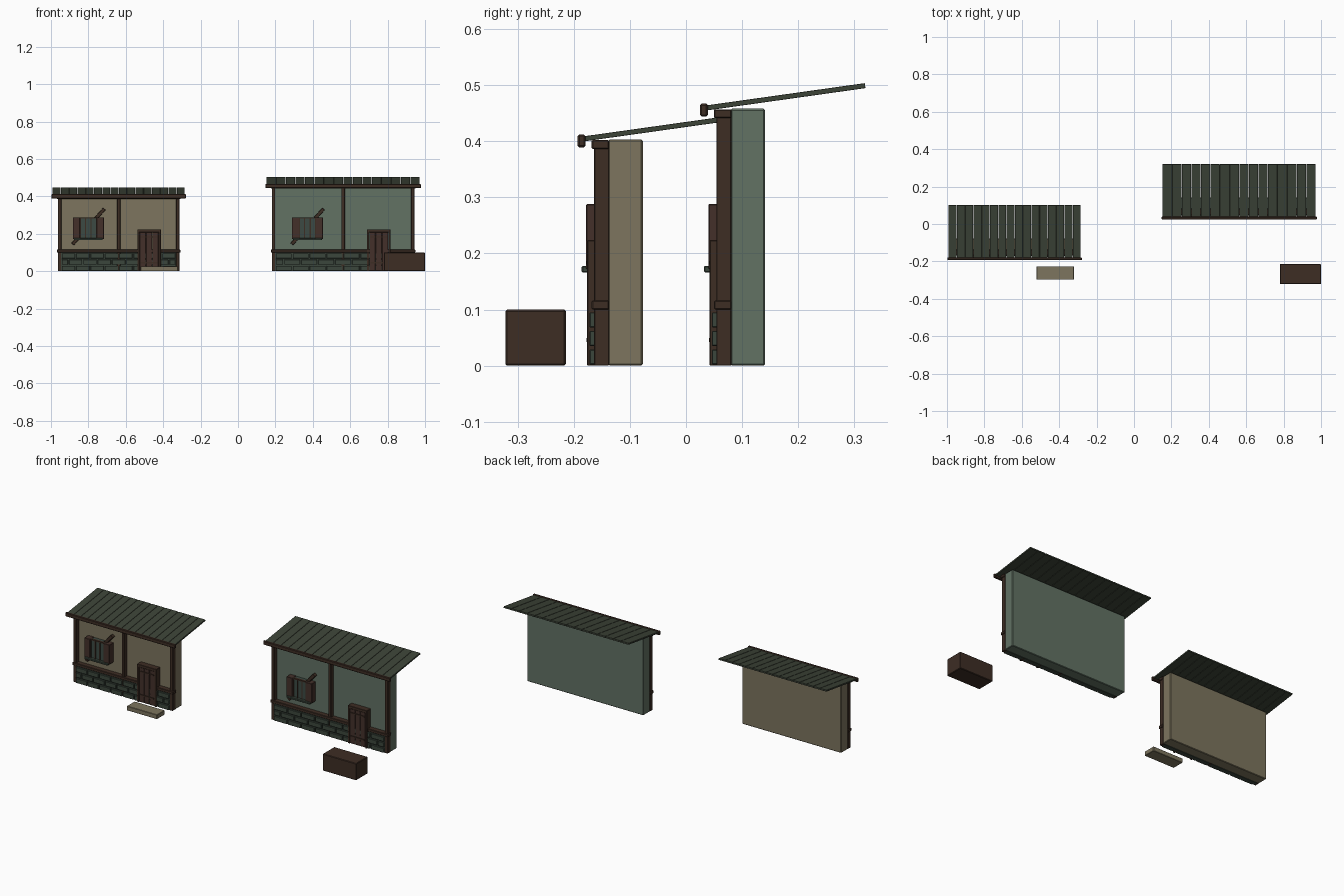
import bpy, bmesh, math
from mathutils import Matrix

if "Cube" in bpy.data.objects:
    bpy.data.objects.remove(bpy.data.objects["Cube"])


def mat(name, hexcol):
    def lin(c):
        c /= 255
        return c / 12.92 if c < 0.04045 else ((c + 0.055) / 1.055) ** 2.4
    m = bpy.data.materials.new(name)
    m.diffuse_color = [lin(int(hexcol[i:i + 2], 16)) for i in (0, 2, 4)] + [1]
    m.use_nodes = True
    m.node_tree.nodes["Principled BSDF"].inputs["Base Color"].default_value = m.diffuse_color
    return m


OCHRE = mat("ochre plaster", "7d755e")
SAGE = mat("sage plaster", "627264")
TIMBER = mat("dark timber", "3d2d24")
DOOR = mat("door wood", "43302a")
TILE = mat("roof green", "3c4337")
STONE = mat("plinth stone", "3b463c")
GLASS = mat("window glass", "3c4a43")


def boxes(name, specs, material, bevel=0.0015):
    """One object from boxes given as (x0, x1, y0, y1, z0, z1)."""
    bm = bmesh.new()
    for x0, x1, y0, y1, z0, z1 in specs:
        m = Matrix.Translation(((x0 + x1) / 2, (y0 + y1) / 2, (z0 + z1) / 2))
        bmesh.ops.create_cube(bm, size=1, matrix=m @ Matrix.Diagonal((x1 - x0, y1 - y0, z1 - z0, 1)))
    if bevel:
        bmesh.ops.bevel(bm, geom=bm.edges[:], offset=bevel, segments=1, affect='EDGES')
    me = bpy.data.meshes.new(name)
    bm.to_mesh(me)
    bm.free()
    me.materials.append(material)
    ob = bpy.data.objects.new(name, me)
    bpy.context.collection.objects.link(ob)
    return ob


def house(tag, cx, w, fy, h, plaster):
    """cx: centre, w: width, fy: front of the plaster wall, h: wall height."""
    L, R = cx - w / 2, cx + w / 2
    boxes(tag + "_wall", [(L, R, fy, fy + 0.062, 0, h)], plaster, 0.003)

    # timber frame: posts, mid rail, top plate
    boxes(tag + "_posts", [(x - 0.009, x + 0.009, fy - 0.025, fy + 0.002, 0, h - 0.003)
                           for x in (L + 0.009, cx, R - 0.009)], TIMBER)
    boxes(tag + "_rails", [(L - 0.005, R + 0.005, fy - 0.029, fy + 0.002, z, z + 0.016)
                           for z in (0.1, h - 0.017)], TIMBER, 0.002)

    # stone plinth in staggered courses
    boxes(tag + "_plinth", [(L + 0.01, R - 0.01, fy - 0.024, fy, 0, 0.1)], STONE, 0)
    a, b, n = L + 0.018, R - 0.018, 8
    pitch = (b - a) / n
    blocks = []
    for row in range(3):
        off = pitch / 2 if row % 2 else 0
        for i in range(n + 1):
            x0 = max(a, a + i * pitch - off)
            x1 = min(b, a + (i + 1) * pitch - off)
            if x1 - x0 > 0.01:
                blocks.append((x0 + 0.003, x1 - 0.003, fy - 0.033, fy - 0.02,
                               row * 0.033 + 0.002, row * 0.033 + 0.029))
    boxes(tag + "_plinth_blocks", blocks, STONE)

    # diagonal brace behind the window
    wx = cx - w / 4
    brace = boxes(tag + "_brace", [(-0.127, 0.127, -0.011, 0.011, -0.009, 0.009)], TIMBER)
    brace.location = (wx + 0.001, fy - 0.011, 0.239)
    brace.rotation_euler = (0, -math.radians(48), 0)

    # window: glass, frame, mullions, shutters and sill
    boxes(tag + "_glass", [(wx - 0.046, wx + 0.046, fy - 0.030, fy, 0.175, 0.285)], GLASS, 0)
    bars = [(wx + x - 0.003, wx + x + 0.003, fy - 0.034, fy - 0.02, 0.175, 0.285)
            for x in (-0.043, -0.015, 0.015, 0.043)]
    bars.append((wx - 0.046, wx + 0.046, fy - 0.034, fy - 0.02, 0.281, 0.288))
    boxes(tag + "_window_bars", bars, TIMBER, 0)
    boxes(tag + "_shutters", [(wx + s - 0.019, wx + s + 0.019, fy - 0.039, fy, 0.172, 0.288)
                              for s in (-0.064, 0.064)], DOOR)
    boxes(tag + "_sill", [(wx - 0.077, wx + 0.077, fy - 0.047, fy, 0.166, 0.178)], STONE, 0.002)

    # door: frame, planks and straps
    dx = cx + w / 4
    frame = [(dx + s - 0.006, dx + s + 0.006, fy - 0.037, fy, 0, 0.224) for s in (-0.057, 0.057)]
    frame.append((dx - 0.063, dx + 0.063, fy - 0.037, fy, 0.208, 0.224))
    boxes(tag + "_door_frame", frame, TIMBER)
    boxes(tag + "_door_planks", [(dx + i * 0.034 - 0.0165, dx + i * 0.034 + 0.0165,
                                  fy - 0.034, fy, 0.002, 0.208) for i in (-1, 0, 1)], DOOR)
    boxes(tag + "_door_straps", [(dx - 0.045, dx + 0.045, fy - 0.038, fy - 0.03, z, z + 0.007)
                                 for z in (0.042, 0.18)], TIMBER, 0)

    # sloping roof of 16 long strips, with a front fascia
    rw, depth, n = w + 0.058, 0.288, 16
    p = rw / n
    strips = [(-rw / 2 + i * p + 0.0009, -rw / 2 + (i + 1) * p - 0.0009, 0, depth, -0.0045, 0.0045)
              for i in range(n)]
    roof = boxes(tag + "_roof_strips", strips, TILE, 0.0005)
    roof.location = (cx, fy - 0.045, h + 0.001)
    roof.rotation_euler = (math.radians(8), 0, 0)
    boxes(tag + "_fascia", [(cx - rw / 2 - 0.006, cx + rw / 2 + 0.006, fy - 0.054, fy - 0.04,
                             h - 0.014, h + 0.009)], TIMBER, 0.003)


house("left_house", -0.638, 0.65, -0.139, 0.403, OCHRE)
house("right_house", 0.562, 0.762, 0.079, 0.458, SAGE)

# doorstep slab and crate
boxes("doorstep", [(-0.52, -0.322, -0.298, -0.226, 0, 0.026)], OCHRE, 0.002)
boxes("crate", [(0.78, 1.0, -0.322, -0.214, 0, 0.1)], TIMBER, 0.003)
